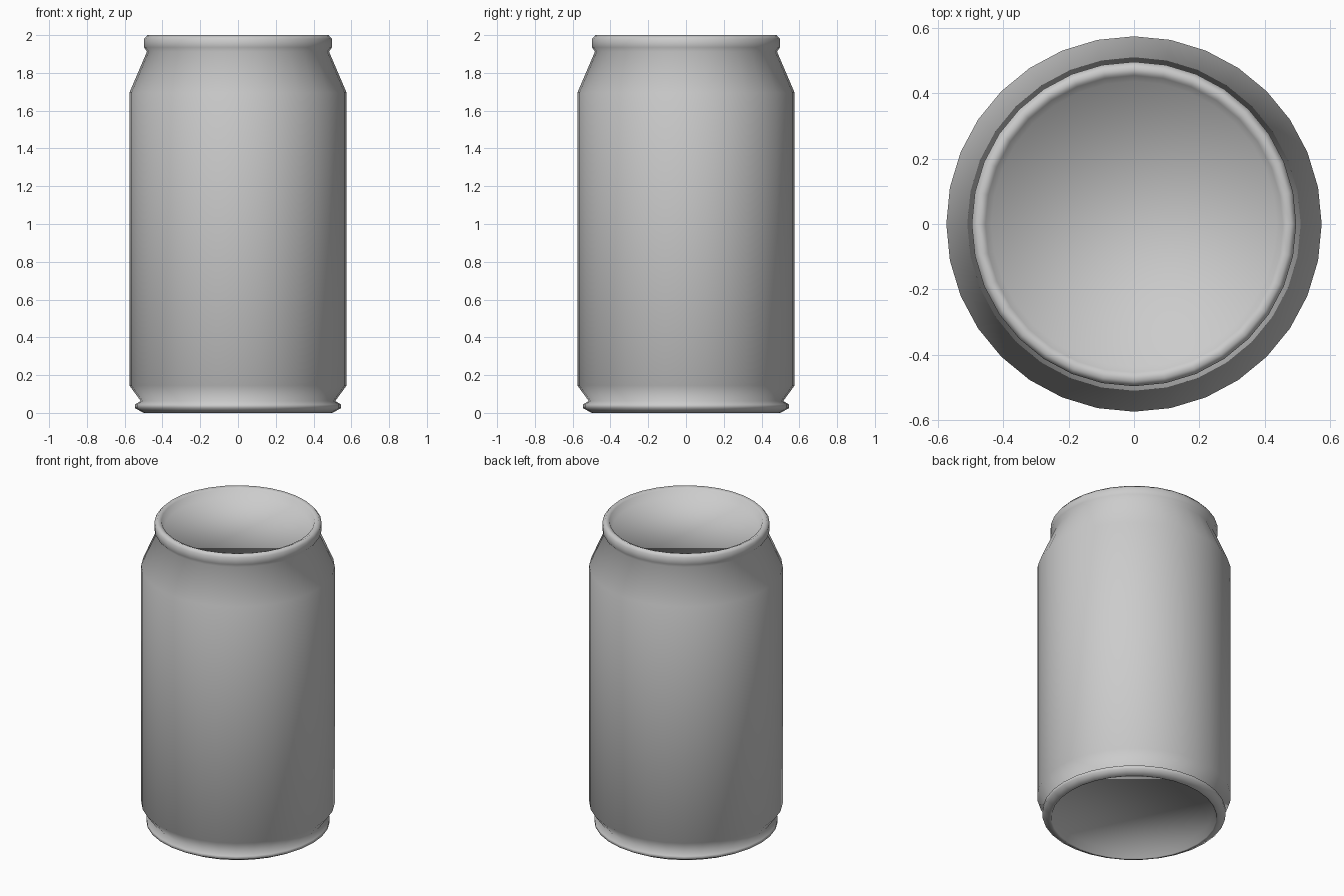
import bpy, bmesh
from math import cos, sin, pi

if "Cube" in bpy.data.objects:
    bpy.data.objects.remove(bpy.data.objects["Cube"])

SIDES = 32

def lathe(name, profile):
    """Revolve a (radius, height) profile and cap both open ends."""
    bm = bmesh.new()
    rings = [[bm.verts.new((r * cos(2 * pi * i / SIDES), r * sin(2 * pi * i / SIDES), z))
              for i in range(SIDES)] for r, z in profile]
    for a, b in zip(rings, rings[1:]):
        for i in range(SIDES):
            j = (i + 1) % SIDES
            bm.faces.new((a[i], a[j], b[j], b[i]))
    bm.faces.new(rings[0][::-1])   # recessed base
    bm.faces.new(rings[-1])        # recessed lid
    for f in bm.faces:
        f.smooth = True
    mesh = bpy.data.meshes.new(name)
    bm.to_mesh(mesh)
    bm.free()
    obj = bpy.data.objects.new(name, mesh)
    bpy.context.collection.objects.link(obj)
    return obj

# Can: recessed base, foot flange, straight body, tapered neck, rolled rim, sunken lid
lathe("can_body", [
    (0.472, 0.05), (0.49, 0.003), (0.50, 0.0), (0.545, 0.025), (0.545, 0.045),
    (0.515, 0.063), (0.575, 0.145), (0.575, 1.695), (0.482, 1.912),
    (0.497, 1.935), (0.497, 1.98), (0.48, 2.0), (0.455, 1.99),
    (0.437, 1.945),
])
